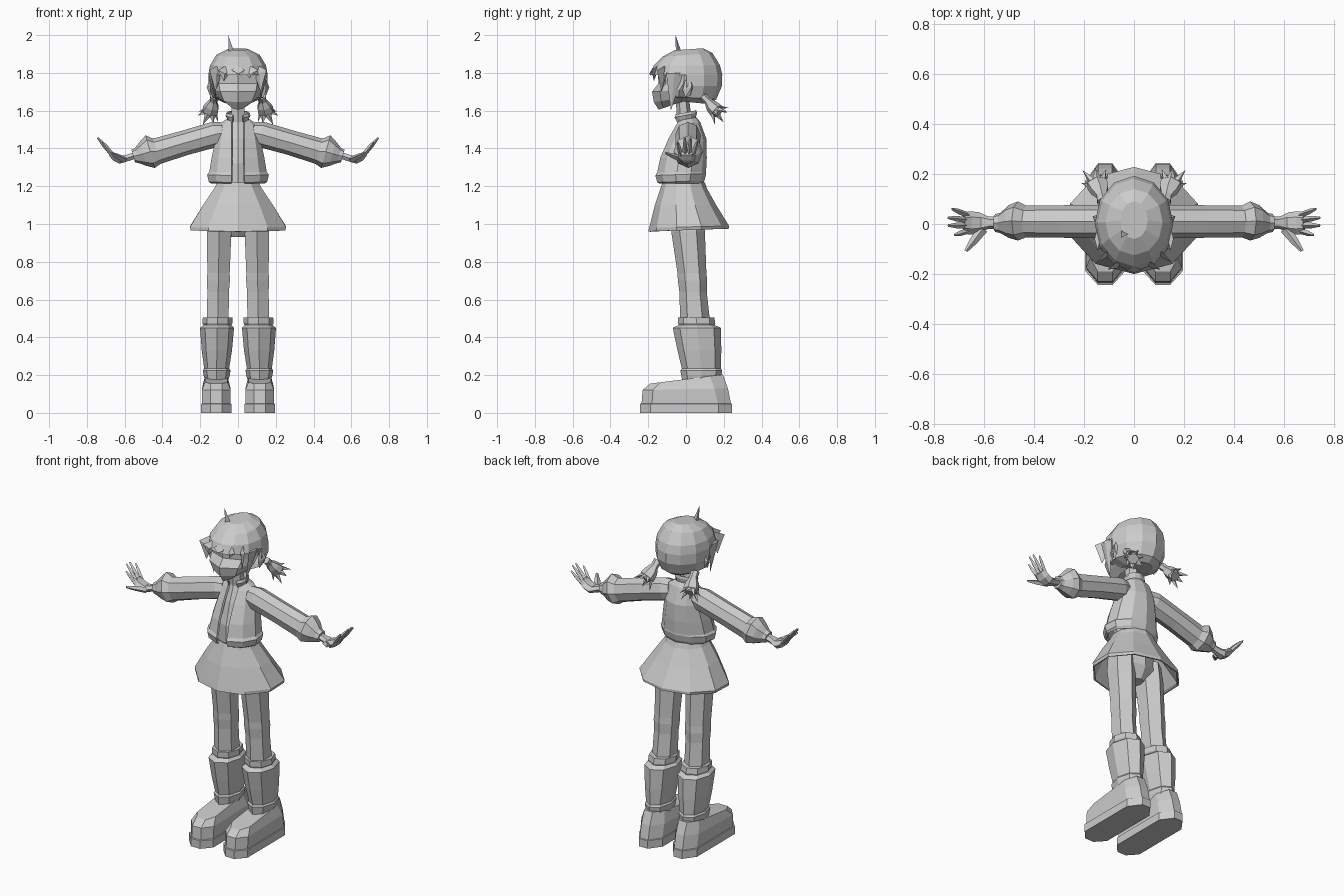
import bpy, bmesh, math
from mathutils import Vector as V

grey = bpy.data.materials.new("light_grey")
grey.diffuse_color = (0.6, 0.6, 0.6, 1)


def finish(name, bm, mirror=False, thick=0):
    bmesh.ops.recalc_face_normals(bm, faces=bm.faces[:])
    me = bpy.data.meshes.new(name)
    bm.to_mesh(me)
    bm.free()
    me.materials.append(grey)
    ob = bpy.data.objects.new(name, me)
    bpy.context.collection.objects.link(ob)
    if mirror:
        ob.modifiers.new("mirror", 'MIRROR')
    if thick:
        m = ob.modifiers.new("shell", 'SOLIDIFY')
        m.thickness = thick
    return ob


def skin(bm, rings, caps=True, closed=True):
    """Join a list of point rings with quads."""
    vs = [[bm.verts.new(p) for p in r] for r in rings]
    n = len(vs[0])
    for a, b in zip(vs, vs[1:]):
        for i in range(n if closed else n - 1):
            j = (i + 1) % n
            bm.faces.new((a[i], a[j], b[j], b[i]))
    if caps:
        bm.faces.new(vs[0])
        bm.faces.new(vs[-1])


def ring(c, u, v, n=8):
    """Polygon around c, first point along u, stretched to fill u and v."""
    c, u, v = V(c), V(u), V(v)
    t = [math.tau * i / n for i in range(n)]
    k = max(math.sin(a) for a in t)
    return [c + u * math.cos(a) + v * math.sin(a) / k for a in t]


def level(z, hx, y0, y1, x=0, tilt=0, n=8):
    """Ring lying flat; first point faces front, tilt lifts the back."""
    h = (y1 - y0) / 2
    return ring((x, (y0 + y1) / 2, z), (0, -h, -tilt), (hx, 0, 0), n)


def open_level(z, hx, y0, y1, gap, tilt=0, n=11):
    """Flat ring with a gap at the front."""
    h, cy = (y1 - y0) / 2, (y0 + y1) / 2
    g = math.asin(min(gap / hx, .9))
    out = []
    for i in range(n):
        a = g + (math.tau - 2 * g) * i / (n - 1)
        out.append(V((hx * math.sin(a), cy - h * math.cos(a), z - tilt * math.cos(a))))
    return out


def spike(bm, a, b, u, v, n=4):
    """Pointed lock from a base ring to a tip."""
    base = [bm.verts.new(p) for p in ring(a, u, v, n)]
    tip = bm.verts.new(b)
    bm.faces.new(base)
    for i in range(n):
        bm.faces.new((base[i], base[(i + 1) % n], tip))


def loft(name, rings, mirror=False, caps=True, closed=True, thick=0):
    bm = bmesh.new()
    skin(bm, rings, caps, closed)
    return finish(name, bm, mirror, thick)


# face and neck
loft("face", [level(z, hx, a, b, tilt=t) for z, hx, a, b, t in [
    (1.635, .045, -.145, .03, .03), (1.665, .105, -.17, .09, .02), (1.71, .135, -.18, .11, .01),
    (1.745, .143, -.145, .12, 0), (1.80, .143, -.15, .13, 0), (1.86, .125, -.14, .12, 0)]])
loft("neck", [level(1.53, .045, -.045, .045, n=6), level(1.59, .035, -.05, .025, n=6),
              level(1.68, .035, -.055, .015, n=6)])

# hair cap, cut open over the face
bm = bmesh.new()
skin(bm, [level(z, hx, a, b, tilt=t, n=12) for z, hx, a, b, t in [
    (1.925, .055, -.06, .09, .005), (1.895, .115, -.125, .14, .01), (1.84, .148, -.17, .18, 0),
    (1.79, .157, -.19, .192, 0), (1.73, .157, -.185, .19, 0), (1.67, .135, -.15, .16, -.01),
    (1.645, .08, -.08, .12, -.01)]])
kill = [f for f in bm.faces if f.calc_center_median().y < -.03 and f.calc_center_median().z < 1.80]
bmesh.ops.delete(bm, geom=kill, context='FACES')
finish("hair_cap", bm)

# fringe, side locks and cowlick
bm = bmesh.new()
for x, y, tx, tz in [(-.115, -.125, -.12, 1.70), (-.07, -.165, -.075, 1.755),
                     (.0, -.183, .015, 1.785), (.07, -.165, .06, 1.77), (.115, -.125, .12, 1.70)]:
    spike(bm, (x, y, 1.815), (tx, y - .005, tz), (.036, -.25 * x, 0), (0, .012, .02))
for s in (-1, 1):
    spike(bm, (s * .146, -.06, 1.80), (s * .105, -.08, 1.60), (0, .045, 0), (.012, 0, 0))
spike(bm, (-.04, -.04, 1.915), (-.052, -.055, 2.0), (.018, 0, 0), (0, .014, 0), 3)
finish("hair_locks", bm)

# ears
bm = bmesh.new()
spike(bm, (.145, .01, 1.72), (.166, .03, 1.725), (0, .028, .01), (0, 0, .045), 6)
finish("ears", bm, True)

# bunches with flared tips
bm = bmesh.new()
d = V((.25, .68, -.69)).normalized()
u = V((1, 0, 0)).cross(d).normalized()
w = d.cross(u)
skin(bm, [ring(c, u * r, w * r, 6) for c, r in [
    ((.125, .09, 1.675), .022), ((.13, .115, 1.65), .02), ((.137, .135, 1.625), .034),
    ((.147, .16, 1.60), .04), ((.15, .172, 1.585), .03)]])
for i in range(7):
    a = math.tau * i / 7
    o = u * math.cos(a) + w * math.sin(a)
    q = V((.146, .157, 1.6)) + o * .024
    spike(bm, q, q + d * (.06 if i % 2 else .04) + o * .036, o * .014, d.cross(o) * .02)
finish("bunches", bm, True)

# shirt and hips under the clothes
loft("torso", [level(z, hx, a, b) for z, hx, a, b in [
    (.93, .04, -.03, .06), (1.0, .13, -.08, .10), (1.20, .11, -.115, .09),
    (1.32, .115, -.115, .09), (1.45, .10, -.08, .085), (1.55, .05, -.04, .05)]])

# jacket with open front, hem band and collar
loft("jacket", [open_level(z, hx, a, b, .034, t) for z, hx, a, b, t in [
    (1.215, .145, -.145, .09, .0), (1.225, .158, -.155, .098, .005), (1.262, .166, -.165, .107, .005),
    (1.275, .155, -.155, .106, 0), (1.35, .142, -.14, .11, 0), (1.45, .12, -.098, .108, 0),
    (1.53, .10, -.058, .075, .01), (1.555, .06, -.05, .055, .01)]],
    caps=False, closed=False, thick=.012)
loft("collar", [open_level(1.545, .052, -.055, .05, .03, .01), open_level(1.575, .066, -.068, .058, .03, .012),
                open_level(1.59, .06, -.062, .055, .03, .012)], caps=False, closed=False, thick=.008)

# skirt
loft("skirt", [level(z, hx, a, b, tilt=t, n=10) for z, hx, a, b, t in [
    (1.22, .11, -.125, .1, 0), (1.19, .125, -.135, .11, 0), (1.10, .185, -.165, .16, 0),
    (.985, .255, -.195, .228, .005), (.968, .25, -.2, .228, .007)]], caps=False, thick=.01)

# sleeves with gathered cuffs
up = V((.27, 0, .96))
loft("sleeves", [ring((x, y, z), (0, hy, 0), up * hv) for x, y, z, hy, hv in [
    (.075, .008, 1.482, .055, .06), (.12, .01, 1.475, .066, .068), (.28, .01, 1.43, .065, .066),
    (.43, .01, 1.385, .063, .07), (.465, .012, 1.383, .078, .09), (.50, .01, 1.372, .066, .068),
    (.535, .004, 1.362, .04, .042), (.555, .004, 1.36, .036, .034)]], True)

# hands: palm, four fingers and thumb
bm = bmesh.new()
skin(bm, [ring((x, y, z), (0, hy, 0), V((-.35, 0, .94)) * hv, 6) for x, y, z, hy, hv in [
    (.545, .005, 1.363, .024, .022), (.585, .005, 1.35, .026, .022), (.62, .005, 1.34, .042, .022),
    (.655, .004, 1.355, .047, .02), (.68, .004, 1.378, .042, .013)]])
for y0, ty, tx, tz in [(.036, .06, .728, 1.44), (.016, .025, .743, 1.457),
                       (-.006, -.006, .743, 1.457), (-.028, -.044, .718, 1.435)]:
    a, b = V((.665, y0, 1.365)), V((tx, ty, tz))
    skin(bm, [ring(a.lerp(b, t), (0, r, 0), (-r * .7, 0, r * .7), 4)
              for t, r in [(0, .012), (.6, .011), (1, .005)]])
a, b = V((.605, -.02, 1.342)), V((.672, -.108, 1.375))
skin(bm, [ring(a.lerp(b, t), (r, r * .6, 0), (0, 0, r), 4) for t, r in [(0, .018), (.55, .014), (1, .006)]])
finish("hands", bm, True)

# legs
loft("legs", [level(z, hx, a, b, x, n=6) for z, hx, a, b, x in [
    (1.06, .06, -.08, .09, .095), (.96, .065, -.078, .10, .1), (.74, .059, -.045, .108, .103),
    (.70, .061, -.043, .112, .104), (.64, .057, -.035, .11, .105), (.46, .058, -.03, .13, .108)]], True)

# boot shafts with cuff and ankle ring
loft("boot_shafts", [level(z, hx, a, b, x, n=8) for z, hx, a, b, x in [
    (.505, .06, -.025, .125, .108), (.505, .078, -.043, .15, .108), (.475, .08, -.042, .155, .109),
    (.465, .074, -.038, .152, .109), (.45, .09, -.07, .185, .111), (.33, .08, -.045, .187, .112),
    (.235, .066, -.022, .184, .113), (.225, .073, -.03, .192, .113), (.20, .07, -.025, .188, .113),
    (.17, .06, -.02, .17, .113)]], True)


# shoes: chamfered outline in layers, thicker toward the heel
def sole(zf, zb, y0, y1, hx):
    plan = [(.03, y0), (hx, y0 + .055), (hx, y1 - .07), (.028, y1)]
    plan += [(-x, y) for x, y in reversed(plan)]
    return [V((.115 + x, y, zf + (zb - zf) * (y - y0) / (y1 - y0))) for x, y in plan]


loft("shoes", [sole(*s) for s in [
    (0, 0, -.243, .243, .08), (.048, .048, -.243, .243, .08), (.05, .05, -.235, .238, .075),
    (.12, .13, -.23, .222, .076), (.155, .203, -.19, .195, .06)]], True)
